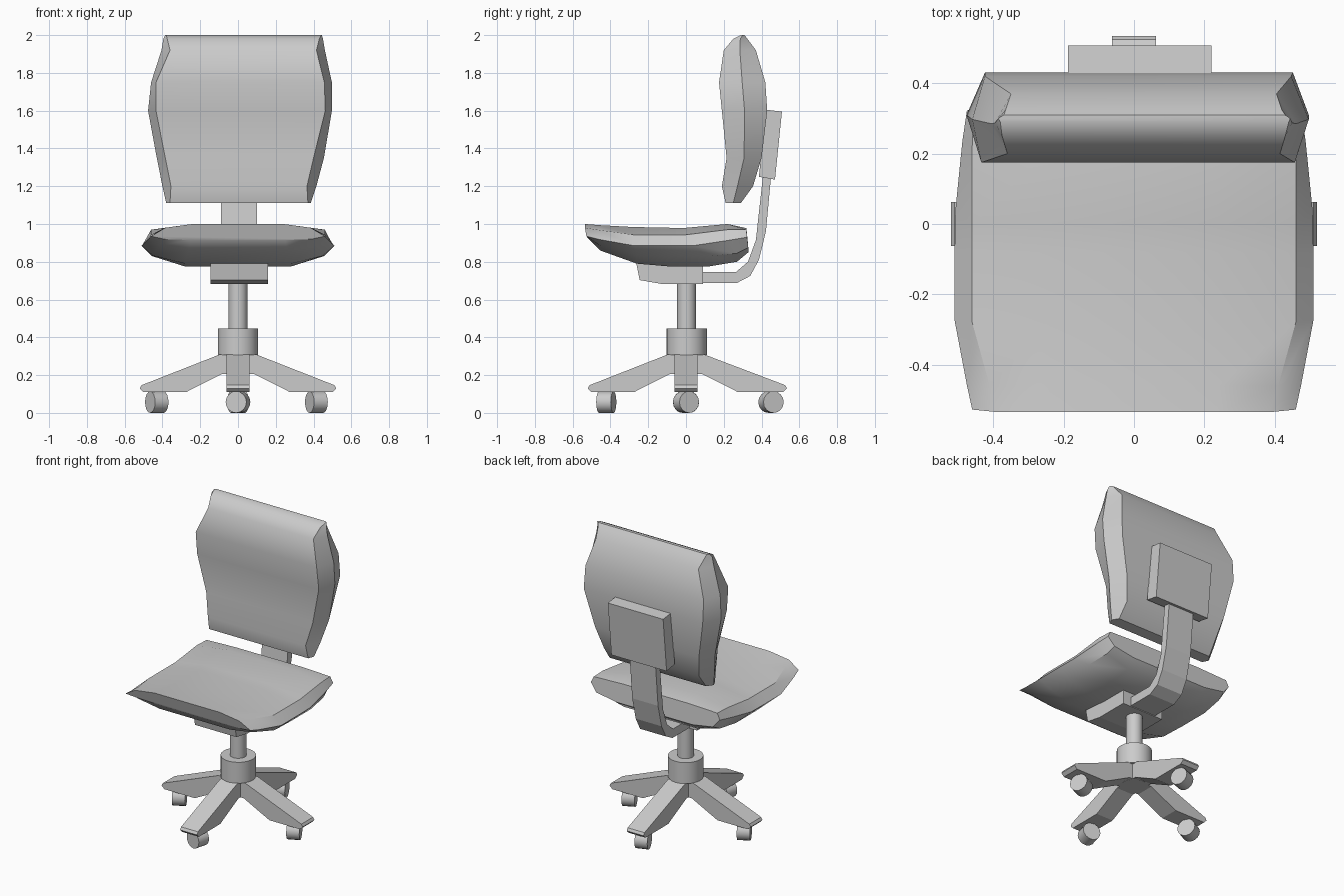
import bpy, bmesh, math
from mathutils import Matrix

if "Cube" in bpy.data.objects:
    bpy.data.objects.remove(bpy.data.objects["Cube"])


def finish(name, bm, smooth=None):
    bmesh.ops.remove_doubles(bm, verts=bm.verts, dist=0.0005)
    bmesh.ops.recalc_face_normals(bm, faces=bm.faces)
    me = bpy.data.meshes.new(name)
    bm.to_mesh(me)
    bm.free()
    ob = bpy.data.objects.new(name, me)
    bpy.context.collection.objects.link(ob)
    if smooth:
        bpy.ops.object.select_all(action='DESELECT')
        ob.select_set(True)
        bpy.context.view_layer.objects.active = ob
        bpy.ops.object.shade_smooth_by_angle(angle=math.radians(smooth))
    return ob


def loft(name, rings, smooth):
    """Skin closed rings of equal length and cap both ends."""
    bm = bmesh.new()
    vs = [[bm.verts.new(p) for p in r] for r in rings]
    n = len(vs[0])
    for a, b in zip(vs, vs[1:]):
        for i in range(n):
            j = (i + 1) % n
            bm.faces.new((a[i], a[j], b[j], b[i]))
    bm.faces.new(vs[0])
    bm.faces.new(vs[-1])
    return finish(name, bm, smooth)


def prism(name, profile, w0, w1, angle=90):
    """Extrude a (distance, z) profile sideways, then turn it about z."""
    bm = bmesh.new()
    f = bm.faces.new([bm.verts.new((u, -w0, z)) for u, z in profile])
    ext = bmesh.ops.extrude_face_region(bm, geom=[f])
    for v in ext["geom"]:
        if isinstance(v, bmesh.types.BMVert):
            v.co.y = -w1
    bm.transform(Matrix.Rotation(math.radians(angle), 4, 'Z'))
    return finish(name, bm)


def cylinder(name, r, length, matrix, n=24):
    bm = bmesh.new()
    bmesh.ops.create_cone(bm, cap_ends=True, segments=n, radius1=r, radius2=r,
                          depth=length, matrix=matrix)
    return finish(name, bm, 35)


# Backrest: z, front y, back y, front left/right x, outer left/right x
back = [
    (1.11, .21, .29, -.36, .37, -.38, .385),
    (1.20, .19, .355, -.355, .365, -.40, .415),
    (1.35, .215, .40, -.385, .40, -.43, .455),
    (1.60, .19, .43, -.434, .462, -.476, .497),
    (1.75, .175, .42, -.434, .457, -.46, .497),
    (1.92, .20, .37, -.36, .415, -.405, .46),
    (1.98, .25, .325, -.375, .43, -.395, .45),
    (2.00, .29, .31, -.38, .44, -.386, .444),
]
rings = []
for z, f, b, l, r, ol, orr in back:
    m = f * .5 + b * .5
    rings.append([(l, f, z), (r, f, z), (orr, m, z),
                  (r - .01, b, z), (l + .01, b, z), (ol, m, z)])
loft("backrest", rings, 32)

# Seat: top y, bottom y, then z/(x, z) of top, edge, outer, lower, bottom
seat = [
    (-.535, -.51, 1.0, (.385, .98), (.46, .935), (.39, .92), (.25, .915)),
    (-.46, -.455, .994, (.41, .968), (.475, .918), (.42, .885), (.26, .86)),
    (-.28, -.26, .984, (.46, .943), (.51, .885), (.45, .832), (.28, .79)),
    (-.08, -.085, .98, (.46, .943), (.51, .885), (.455, .83), (.28, .775)),
    (.0, .12, .98, (.46, .943), (.508, .885), (.455, .83), (.28, .775)),
    (.22, .27, 1.0, (.46, .97), (.488, .915), (.44, .845), (.27, .80)),
    (.32, .33, .978, (.455, .97), (.475, .93), (.43, .875), (.28, .85)),
]
rings = []
for yt, yb, zt, e, o, l, b in seat:
    ym = yt * .7 + yb * .3
    half = [(.24, yt, zt), (e[0], yt, e[1]), (o[0], ym, o[1]),
            (l[0], yb, l[1]), (b[0], yb, b[1])]
    rings.append(half + [(-x, y, z) for x, y, z in reversed(half)])
loft("seat", rings, 32)

# Mechanism under the seat, back support bar and plate
prism("seat_mechanism", [(-.265, .80), (-.245, .703), (-.13, .683),
                         (.09, .683), (.09, .80)], -.145, .16)
prism("support_bar", [(.08, .688), (.27, .688), (.34, .725), (.386, .81),
                      (.423, .96), (.45, 1.25), (.407, 1.25), (.37, .915),
                      (.328, .80), (.265, .746), (.08, .746)], -.09, .10)
prism("back_plate", [(.423, 1.605), (.508, 1.595), (.471, 1.235),
                     (.386, 1.25)], -.187, .22)

# Central column and hub
cylinder("column", .05, .28, Matrix.Translation((.0, .003, .56)))
cylinder("hub", .107, .14, Matrix.Translation((.0, .003, .377)))
cylinder("hub_core", .08, .11, Matrix.Translation((.0, .003, .26)))

# Four legs, each with a caster: heading, length, caster distance, caster axis
legs = [("right", 0, .52, .415, 25), ("rear", 90, .535, .45, 20),
        ("left", 180, .52, .43, 28), ("front", 270, .52, .422, 75)]
for side, ang, length, d, axis in legs:
    prism(side + "_leg", [(.0, .308), (.10, .308), (length - .01, .147),
                          (length, .13), (length - .02, .11), (.275, .11),
                          (.085, .206), (.0, .206)], -.062, .062, ang)
    a = math.radians(ang)
    m = (Matrix.Translation((d * math.cos(a), d * math.sin(a), .057))
         @ Matrix.Rotation(math.radians(axis), 4, 'Z')
         @ Matrix.Rotation(math.pi / 2, 4, 'Y'))
    cylinder(side + "_caster", .057, .08, m, 16)
